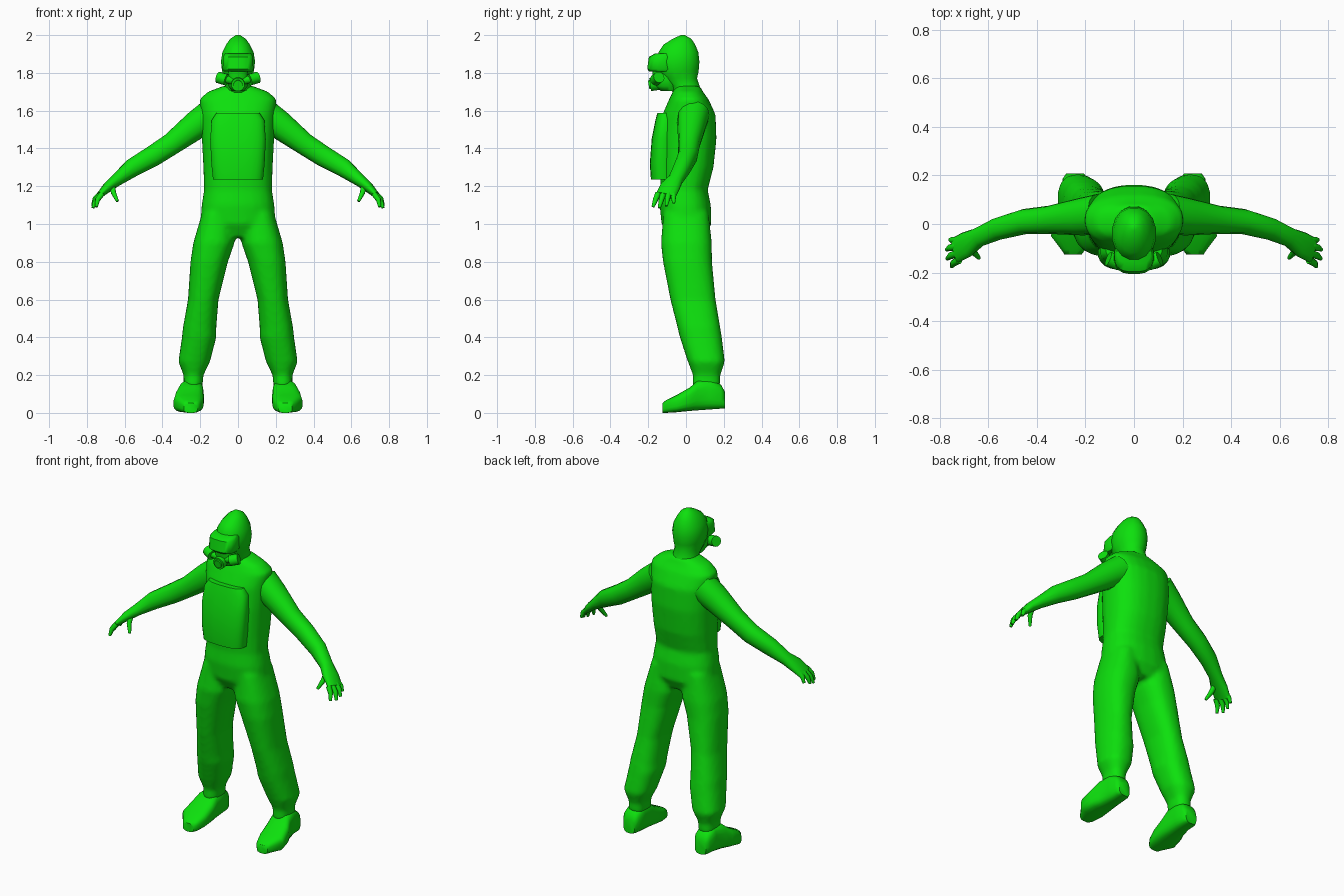
import bpy
import bmesh
import math
from mathutils import Vector

if "Cube" in bpy.data.objects:
    bpy.data.objects.remove(bpy.data.objects["Cube"], do_unlink=True)

green = bpy.data.materials.new("bright green")
green.use_nodes = True
green.diffuse_color = (0.004, 0.75, 0.004, 1)
green.node_tree.nodes["Principled BSDF"].inputs["Base Color"].default_value = (0.004, 0.75, 0.004, 1)


def finish(obj, mirror=False, angle=50):
    """Give an object its colour, shading and optional mirrored twin."""
    obj.data.materials.clear()
    obj.data.materials.append(green)
    bpy.ops.object.select_all(action="DESELECT")
    obj.select_set(True)
    bpy.context.view_layer.objects.active = obj
    bpy.ops.object.shade_smooth_by_angle(angle=math.radians(angle))
    if mirror:
        obj.modifiers.new("mirror", "MIRROR").use_mirror_merge = False
    return obj


def add_loft(bm, rings, sides, power):
    """Skin a tube through rings given as centre, first and second half axis."""
    def curve(value):
        return math.copysign(abs(value) ** (2 / power), value)

    loops = []
    for centre, u, v in rings:
        loop = []
        for i in range(sides):
            a = math.tau * (i + 0.5) / sides
            loop.append(bm.verts.new(centre + u * curve(math.cos(a)) + v * curve(math.sin(a))))
        loops.append(loop)
    for low, high in zip(loops, loops[1:]):
        for i in range(sides):
            j = (i + 1) % sides
            bm.faces.new((low[i], low[j], high[j], high[i]))
    bm.faces.new(loops[0])
    bm.faces.new(loops[-1])


def make_lofts(name, tubes, sides=16, power=2.2):
    bm = bmesh.new()
    for rings in tubes:
        add_loft(bm, rings, sides, power)
    bmesh.ops.recalc_face_normals(bm, faces=bm.faces)
    mesh = bpy.data.meshes.new(name)
    bm.to_mesh(mesh)
    bm.free()
    obj = bpy.data.objects.new(name, mesh)
    bpy.context.collection.objects.link(obj)
    return obj


def level(z, x0, x1, y0, y1):
    """Horizontal ring from its extents."""
    return (Vector(((x0 + x1) / 2, (y0 + y1) / 2, z)),
            Vector(((x1 - x0) / 2, 0, 0)), Vector((0, (y1 - y0) / 2, 0)))


def upright(y, x0, x1, z0, z1):
    """Ring facing front to back, from its extents."""
    return (Vector(((x0 + x1) / 2, y, (z0 + z1) / 2)),
            Vector(((x1 - x0) / 2, 0, 0)), Vector((0, 0, (z1 - z0) / 2)))


def centred(rows):
    return [level(z, -half, half, front, back) for z, half, front, back in rows]


def limb(rows):
    """Rings across a path of x, y, z, thickness and depth."""
    points = [Vector(row[:3]) for row in rows]
    rings = []
    for i, row in enumerate(rows):
        along = points[min(i + 1, len(rows) - 1)] - points[max(i - 1, 0)]
        across = Vector((-along.z, 0, along.x)).normalized()
        side = along.cross(across).normalized()
        rings.append((points[i], across * row[3], side * row[4]))
    return rings


def tube(name, start, end, radius, mirror=False):
    start, end = Vector(start), Vector(end)
    turn = (end - start).to_track_quat("Z", "Y")
    u, v = turn @ Vector((radius, 0, 0)), turn @ Vector((0, radius, 0))
    return finish(make_lofts(name, [[(start, u, v), (end, u, v)]], 12, 2), mirror, 40)


# Torso and trousers, blended into one suit
torso = centred([
    (0.93, 0.14, -0.09, 0.10), (1.0, 0.20, -0.13, 0.135), (1.1, 0.193, -0.14, 0.132),
    (1.18, 0.18, -0.133, 0.115), (1.3, 0.184, -0.14, 0.146), (1.45, 0.192, -0.14, 0.162),
    (1.58, 0.198, -0.125, 0.157), (1.66, 0.205, -0.09, 0.12), (1.7, 0.16, -0.07, 0.09),
    (1.73, 0.08, -0.055, 0.075)])
leg_rows = [
    (1.06, 0.03, 0.19, -0.12, 0.12), (0.9, 0.018, 0.237, -0.133, 0.137),
    (0.8, 0.053, 0.252, -0.122, 0.138), (0.6, 0.103, 0.265, -0.083, 0.157),
    (0.45, 0.115, 0.292, -0.045, 0.182), (0.4, 0.115, 0.297, -0.033, 0.19),
    (0.27, 0.148, 0.316, 0.01, 0.206), (0.2, 0.183, 0.288, 0.037, 0.182),
    (0.14, 0.187, 0.288, 0.035, 0.182)]
left = [level(*row) for row in leg_rows]
right = [level(z, -x1, -x0, y0, y1) for z, x0, x1, y0, y1 in leg_rows]
suit = make_lofts("suit", [torso, left, right], 24, 2.4)
remesh = suit.modifiers.new("blend", "REMESH")
remesh.mode = "VOXEL"
remesh.voxel_size = 0.013
remesh.use_smooth_shade = True
soften = suit.modifiers.new("soften", "SMOOTH")
soften.iterations = 5
finish(suit, angle=80)

# Chest plate of the vest
plate = centred([
    (1.235, 0.133, -0.186, -0.06), (1.32, 0.142, -0.192, -0.06),
    (1.45, 0.148, -0.182, -0.06), (1.55, 0.14, -0.162, -0.06), (1.588, 0.115, -0.152, -0.06)])
finish(make_lofts("chest_plate", [plate], 24, 2.8))

# Arms run into flat palms
arm = limb([
    (0.14, 0.04, 1.58, 0.085, 0.085), (0.22, 0.03, 1.525, 0.077, 0.077),
    (0.35, 0.017, 1.425, 0.06, 0.058), (0.45, 0.01, 1.36, 0.057, 0.052),
    (0.56, -0.02, 1.297, 0.05, 0.046), (0.64, -0.055, 1.235, 0.034, 0.04),
    (0.69, -0.085, 1.195, 0.027, 0.054), (0.735, -0.108, 1.15, 0.016, 0.054)])
finish(make_lofts("arms", [arm], 14), True, 70)

# Four fingers and a thumb, each with a bent middle joint
digits = [((0.72, -0.148, 1.16), (0.75, -0.175, 1.09)),
          ((0.725, -0.12, 1.16), (0.768, -0.142, 1.085)),
          ((0.73, -0.092, 1.16), (0.77, -0.105, 1.095)),
          ((0.72, -0.068, 1.165), (0.757, -0.065, 1.11)),
          ((0.665, -0.09, 1.205), (0.638, -0.14, 1.12))]
fingers = []
for base, tip in digits:
    base, tip = Vector(base), Vector(tip)
    middle = base.lerp(tip, 0.5) + Vector((0.008, 0, 0.004))
    fingers.append(limb([(*base, 0.016, 0.016), (*middle, 0.014, 0.014), (*tip, 0.008, 0.008)]))
finish(make_lofts("fingers", fingers, 8), True, 70)

# Boots with slightly raised heels
boot = [upright(*row) for row in [
    (-0.125, 0.215, 0.287, 0.0, 0.052), (-0.105, 0.20, 0.30, 0.0, 0.068),
    (-0.05, 0.183, 0.342, 0.003, 0.095), (0.02, 0.18, 0.332, 0.01, 0.135),
    (0.06, 0.182, 0.315, 0.013, 0.17), (0.13, 0.185, 0.298, 0.018, 0.18),
    (0.185, 0.19, 0.295, 0.022, 0.15), (0.207, 0.205, 0.28, 0.024, 0.11)]]
finish(make_lofts("boots", [boot], 20, 3.2), True)

# Head, neck and hood
head = centred([
    (1.68, 0.085, -0.07, 0.085), (1.73, 0.07, -0.08, 0.074), (1.77, 0.074, -0.13, 0.06),
    (1.81, 0.086, -0.155, 0.069), (1.86, 0.092, -0.155, 0.073), (1.91, 0.084, -0.147, 0.067),
    (1.95, 0.064, -0.12, 0.05), (1.98, 0.042, -0.072, 0.03), (2.0, 0.012, -0.028, -0.006)])
finish(make_lofts("head", [head], 16, 2.1), angle=80)

# Goggles across the eyes
visor = centred([(1.808, 0.074, -0.195, -0.06), (1.82, 0.082, -0.206, -0.06),
                 (1.885, 0.08, -0.197, -0.06), (1.902, 0.07, -0.165, -0.06)])
finish(make_lofts("goggles", [visor], 20, 2.8))

# Breathing mask with a front valve and two side filters
mask = centred([(1.705, 0.035, -0.135, -0.05), (1.73, 0.052, -0.166, -0.05),
                (1.775, 0.06, -0.175, -0.05), (1.808, 0.05, -0.18, -0.05)])
finish(make_lofts("breathing_mask", [mask], 16, 2.4))
tube("valve", (0, -0.14, 1.745), (0, -0.19, 1.738), 0.036)
tube("valve_cap", (0, -0.18, 1.74), (0, -0.198, 1.737), 0.024)
tube("filters", (0.06, -0.162, 1.763), (0.106, -0.143, 1.777), 0.031, True)
tube("filter_necks", (0.02, -0.15, 1.757), (0.075, -0.155, 1.768), 0.02, True)
